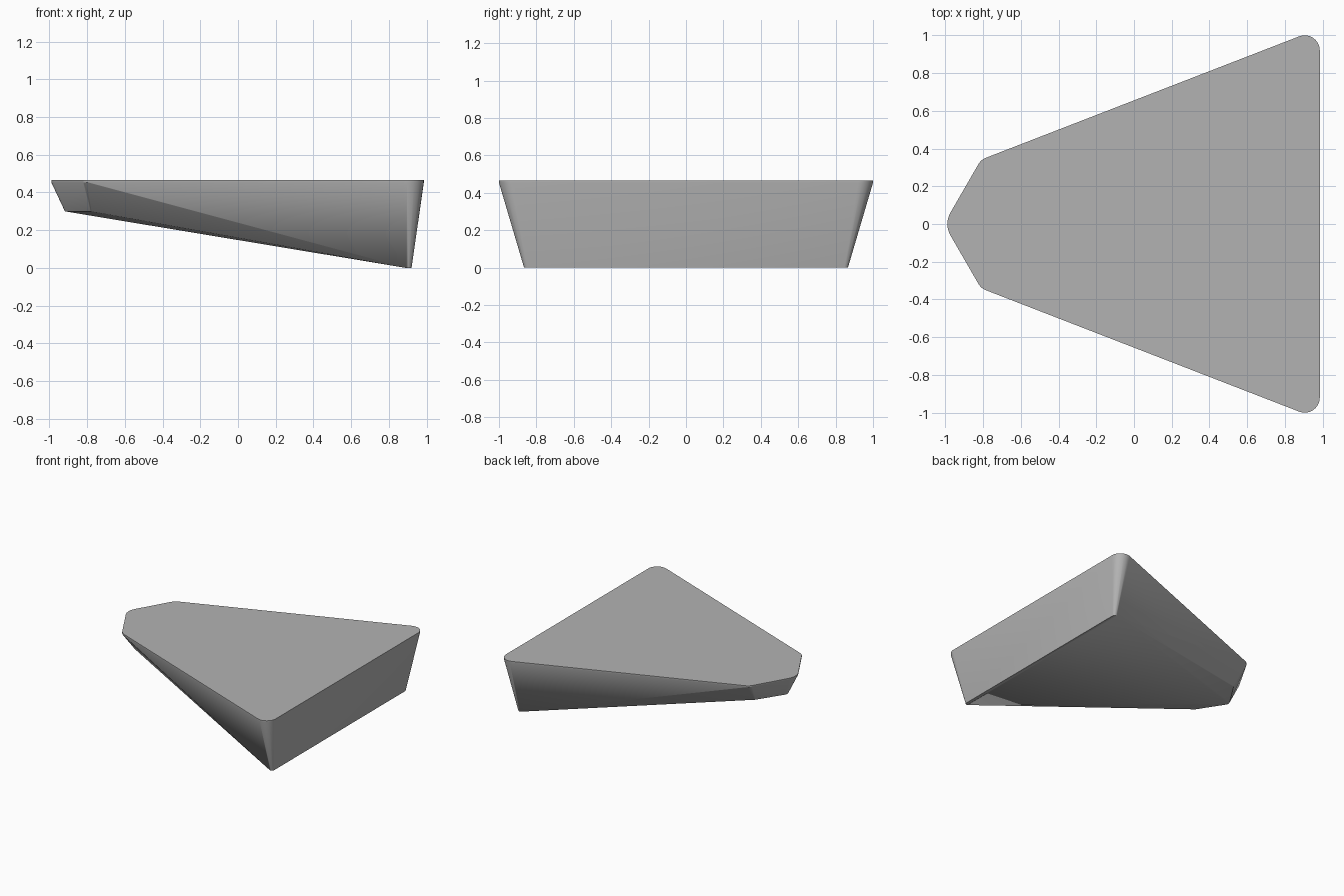
import bpy, bmesh, math
from mathutils import Vector

cube = bpy.data.objects.get("Cube")
if cube:
    bpy.data.objects.remove(cube)


def rounded_outline(corners, steps=8):
    """Round each (x, y, radius, z) corner of a closed outline with an arc."""
    points = []
    for i, (x, y, radius, z) in enumerate(corners):
        here = Vector((x, y))
        before = (Vector(corners[i - 1][:2]) - here).normalized()
        after = (Vector(corners[(i + 1) % len(corners)][:2]) - here).normalized()
        half = before.angle(after) / 2
        centre = here + (before + after).normalized() * radius / math.sin(half)
        start = here + before * radius / math.tan(half) - centre
        end = here + after * radius / math.tan(half) - centre
        sweep = math.pi - 2 * half
        for s in range(steps + 1):
            t = s / steps
            arm = (start * math.sin((1 - t) * sweep) + end * math.sin(t * sweep)) / math.sin(sweep)
            points.append(Vector((centre.x + arm.x, centre.y + arm.y, z)))
    return points


def mirrored(nose, shoulder, rear):
    """Five-cornered outline from one half, symmetric in y."""
    flip = lambda c: (c[0], -c[1], c[2], c[3])
    return [nose, flip(shoulder), flip(rear), rear, shoulder]


# Flat top outline with a thin upright lip, and the smaller sloping underside
TOP, LIP = 0.465, 0.012
top = rounded_outline(mirrored((-1.008, 0, 0.12, TOP), (-0.811, 0.341, 0.08, TOP), (0.985, 1.037, 0.08, TOP)))
lip = [p - Vector((0, 0, LIP)) for p in top]
under = rounded_outline(mirrored((-0.925, 0, 0.04, 0.3), (-0.78, 0.225, 0.03, 0.3), (0.92, 0.875, 0.02, 0)), 4)

# Wedge body: the hull around the outlines
bm = bmesh.new()
for p in top + lip + under:
    bm.verts.new(p)
bmesh.ops.convex_hull(bm, input=bm.verts[:])
bmesh.ops.delete(bm, geom=[v for v in bm.verts if not v.link_faces], context='VERTS')
bmesh.ops.dissolve_limit(bm, angle_limit=math.radians(0.3), verts=bm.verts[:], edges=bm.edges[:])
bmesh.ops.recalc_face_normals(bm, faces=bm.faces[:])
mesh = bpy.data.meshes.new("wedge_body")
bm.to_mesh(mesh)
bm.free()
body = bpy.data.objects.new("wedge_body", mesh)
bpy.context.collection.objects.link(body)

# Plain grey material
grey = bpy.data.materials.new("plain_grey")
grey.use_nodes = True
colour = (0.45, 0.45, 0.45, 1)
grey.diffuse_color = colour
grey.node_tree.nodes["Principled BSDF"].inputs["Base Color"].default_value = colour
mesh.materials.append(grey)

# Smooth corners, crisp rims
bpy.ops.object.select_all(action='DESELECT')
body.select_set(True)
bpy.context.view_layer.objects.active = body
bpy.ops.object.shade_smooth_by_angle(angle=math.radians(30))
